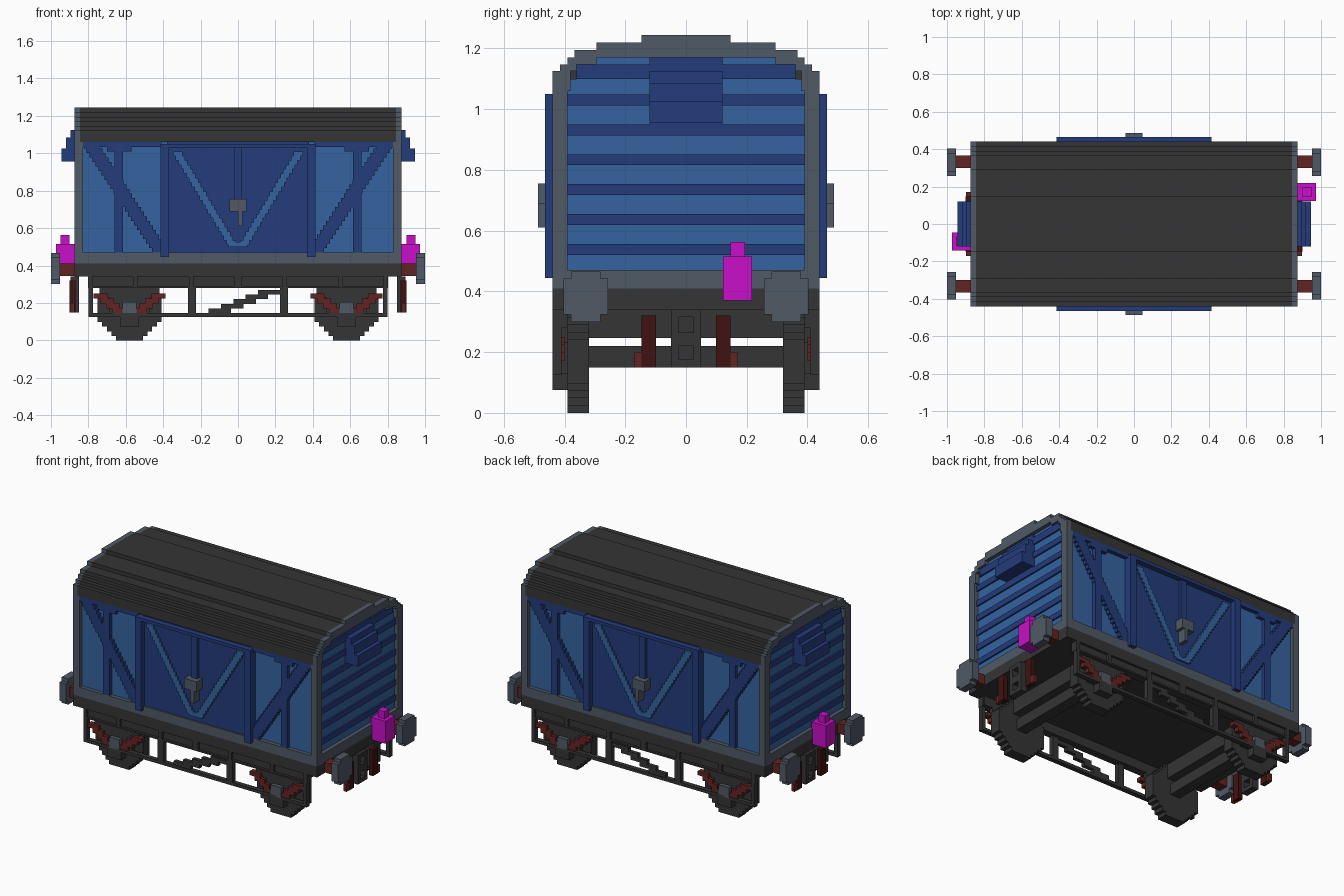
import bpy
import bmesh
import math

cube = bpy.data.objects.get("Cube")
if cube:
    bpy.data.objects.remove(cube, do_unlink=True)


def material(name, red, green, blue):
    mat = bpy.data.materials.new(name)
    mat.use_nodes = True
    colour = (red, green, blue, 1)
    mat.diffuse_color = colour
    shader = next(n for n in mat.node_tree.nodes if n.type == 'BSDF_PRINCIPLED')
    shader.inputs["Base Color"].default_value = colour
    shader.inputs["Roughness"].default_value = 0.9
    return mat


charcoal = material("charcoal", 0.035, 0.035, 0.035)
slate = material("slate grey", 0.08, 0.1, 0.13)
light_blue = material("light blue", 0.035, 0.125, 0.35)
dark_blue = material("dark blue", 0.017, 0.045, 0.2)
rust = material("rust red", 0.12, 0.018, 0.016)
maroon = material("dark maroon", 0.05, 0.006, 0.006)
magenta = material("magenta", 0.58, 0.005, 0.58)

# Main dimensions
LENGTH = 0.875     # half length of the body
SIDE = 0.44        # half width of the body
DECK = 0.41        # underside of the body
EAVE = 1.06        # bottom edge of the roof
STEP = 0.0243      # size of one stair step
AXLE_X, AXLE_Z = 0.58, 0.17


def part(name, mat, boxes, mirror=""):
    """Join boxes (x0, x1, y0, y1, z0, z1), mirrored over the given axes."""
    boxes = list(boxes)
    if "x" in mirror:
        boxes += [(-b, -a, *rest) for a, b, *rest in boxes]
    if "y" in mirror:
        boxes += [(a, b, -d, -c, e, f) for a, b, c, d, e, f in boxes]
    bm = bmesh.new()
    for a, b, c, d, e, f in boxes:
        made = bmesh.ops.create_cube(bm, size=1)
        for v in made["verts"]:
            v.co.x = b if v.co.x > 0 else a
            v.co.y = d if v.co.y > 0 else c
            v.co.z = f if v.co.z > 0 else e
    bmesh.ops.recalc_face_normals(bm, faces=bm.faces)
    mesh = bpy.data.meshes.new(name)
    bm.to_mesh(mesh)
    bm.free()
    mesh.materials.append(mat)
    obj = bpy.data.objects.new(name, mesh)
    bpy.context.collection.objects.link(obj)
    return obj


def stairs(start, end, width, y0, y1):
    """Stepped diagonal bar in the side plane from start (x, z) to end."""
    (xa, za), (xb, zb) = start, end
    count = max(1, round(abs(zb - za) / STEP))
    rise = (zb - za) / count
    for i in range(count):
        x = xa + (xb - xa) * (i + 0.5) / count
        low, high = sorted((za + rise * i, za + rise * (i + 1)))
        yield (x - width / 2, x + width / 2, y0, y1, low, high)


def disc_rows(radius):
    """Rows (half width, low, high) that make up a stepped disc."""
    count = round(2 * radius / STEP)
    size = 2 * radius / count
    for i in range(count):
        low = -radius + i * size
        middle = low + size / 2
        half = math.sqrt(radius ** 2 - middle ** 2)
        yield max(STEP, round(half / STEP) * STEP), low, low + size


# Body core, with light panels on sides and ends
part("body_panels", light_blue, [(-0.85, 0.85, -0.415, 0.415, DECK, 1.1),
                                 (-0.85, 0.85, -0.34, 0.34, 1.1, 1.18)])

# Stepped roof: half widths from the eaves to the crown
roof_rows = [(SIDE, EAVE, 1.125), (0.415, 1.125, 1.147), (0.39, 1.147, 1.17),
             (0.367, 1.17, 1.195), (0.295, 1.195, 1.22), (0.147, 1.22, 1.245)]
part("roof", charcoal, [(-0.845, 0.845, -w, w, a, b) for w, a, b in roof_rows])

# End frames: arch, posts and bottom rail
arch_inner = [0.38, 0.36, 0.295, 0, 0, 0]
frame = [(0.845, LENGTH, i, w, a, b)
         for (w, a, b), i in zip(roof_rows, arch_inner)]
frame.append((0.83, LENGTH, 0.39, SIDE, DECK, EAVE))
frame.append((0.83, LENGTH, 0, 0.39, DECK, 0.47))
part("end_frame", slate, frame, "xy")
part("side_bottom_rail", slate, [(-0.83, 0.83, 0.4, SIDE, DECK, 0.47)], "y")

# End planking: dark strips between the light boards
part("end_strips", dark_blue,
     [(0.84, 0.86, -0.39, 0.39, z, z + 0.036)
      for z in [0.52 + 0.0985 * i for i in range(6)]], "x")
part("end_top_strip", dark_blue, [(0.84, 0.86, -0.36, 0.36, 1.1, 1.147),
                                  (0.84, 0.86, -0.12, 0.12, 0.95, 1.17)], "x")

# Stepped vent hoods on the ends
part("vent_hood", dark_blue, [(0.84, 0.945, -0.12, 0.12, 0.955, 1.025),
                              (0.84, 0.92, -0.12, 0.12, 1.025, 1.085),
                              (0.84, 0.895, -0.12, 0.12, 1.085, 1.125)], "x")

# Side posts, header and diagonal braces
bracing = [(0.615, 0.66, 0.4, SIDE, 0.47, EAVE), (0.41, 0.83, 0.4, SIDE, 1.035, EAVE)]
bracing += stairs((0.79, 1.05), (0.41, 0.47), 0.085, 0.4, SIDE)
bracing += [(0.57, 0.7, 0.4, SIDE, 1.01, EAVE)]
part("side_bracing", dark_blue, bracing, "xy")

# Double doors with posts and header
part("door", dark_blue, [(-0.38, 0.38, 0.4, 0.43, 0.47, EAVE)], "y")
part("door_frame", dark_blue, [(0.37, 0.415, 0.4, 0.465, 0.445, 1.05),
                               (0, 0.38, 0.4, 0.465, 1.03, 1.05),
                               (0, 0.022, 0.4, 0.45, 0.75, 1.04)], "xy")
part("door_v_strips", light_blue,
     stairs((0.33, 1.01), (0.03, 0.51), 0.05, 0.42, SIDE), "xy")
part("door_v_foot", light_blue, [(-0.05, 0.05, 0.42, SIDE, 0.5, 0.525)], "y")
part("door_handle", slate, [(-0.045, 0.045, 0.42, 0.487, 0.69, 0.755),
                            (0, 0.025, 0.42, 0.487, 0.61, 0.69)], "y")

# Underframe: deck, solebars, ribs and cross beams
part("deck", charcoal, [(-LENGTH, LENGTH, -SIDE, SIDE, 0.34, DECK)])
ribs = [(x - 0.012, x + 0.012, 0.4, SIDE, 0.28, 0.34)
        for x in (0.01, 0.25, 0.55, 0.79)]
part("solebar", charcoal, [(0, 0.8, 0.39, 0.425, 0.28, 0.35),
                           (0, 0.8, 0.39, SIDE, 0.28, 0.29)] + ribs, "xy")
part("cross_beam", charcoal,
     [(AXLE_X - 0.06, AXLE_X + 0.06, -0.33, 0.33, 0.247, 0.35)], "x")

# Lower tie rail with hangers, and the stepped brake lever
part("tie_rail", charcoal, [(0, 0.8, 0.41, SIDE, 0.125, 0.145),
                            (0.775, 0.8, 0.41, SIDE, 0.13, 0.29),
                            (0.225, 0.268, 0.41, SIDE, 0.13, 0.29)], "xy")
part("brake_lever", charcoal,
     stairs((-0.13, 0.145), (0.2, 0.27), 0.12, 0.41, 0.435), "y")

# Wheels and axles
part("wheels", charcoal, [(AXLE_X - w, AXLE_X + w, 0.32, 0.39, AXLE_Z + a, AXLE_Z + b)
                          for w, a, b in disc_rows(AXLE_Z)], "xy")
part("axles", charcoal,
     [(AXLE_X - 0.035, AXLE_X + 0.035, -0.33, 0.33, 0.15, 0.22)], "x")

# Axle guards, leaf springs and axle boxes
part("axle_guard", charcoal,
     [(AXLE_X - 0.16, AXLE_X + 0.16, 0.39, 0.415, 0.23, 0.29),
      (AXLE_X - 0.11, AXLE_X + 0.11, 0.39, 0.415, 0.13, 0.24),
      (AXLE_X - 0.05, AXLE_X + 0.05, 0.39, SIDE, 0.075, 0.13)], "xy")
springs = []
for way in (-1, 1):
    springs += stairs((AXLE_X + way * 0.17, 0.25), (AXLE_X + way * 0.04, 0.145),
                      0.075, 0.4, 0.435)
part("leaf_springs", rust, springs, "xy")
part("axle_box", slate,
     [(AXLE_X - 0.037, AXLE_X + 0.037, 0.4, SIDE, 0.135, 0.205)], "xy")

# Buffers with stepped round heads
part("buffer_shank", rust, [(0.86, 0.96, 0.3, 0.365, 0.345, DECK)], "xy")
part("buffer_head", slate, [(0.953, 1, 0.33 - w, 0.33 + w, 0.383 + a, 0.383 + b)
                            for w, a, b in disc_rows(0.083)], "xy")

# Coupling frame and safety hooks
part("coupling", charcoal, [(0.85, 0.895, 0.025, 0.05, 0.15, 0.34),
                            (0.85, 0.895, 0, 0.05, 0.15, 0.175),
                            (0.85, 0.895, 0, 0.05, 0.22, 0.265),
                            (0.85, 0.895, 0, 0.05, 0.315, 0.34)], "xy")
part("safety_hooks", maroon, [(0.87, 0.9, 0.098, 0.147, 0.15, 0.32)], "xy")
part("safety_hook_feet", rust, [(0.875, 0.898, 0.12, 0.17, 0.15, 0.2)], "xy")

# Tail lamps, offset differently at each end
for name, way, y in (("left_lamp", 1, 0.17), ("right_lamp", -1, -0.093)):
    low, high = sorted((way * 0.87, way * 0.972))
    middle = way * 0.925
    part(name, magenta, [(low, high, y - 0.048, y + 0.048, 0.37, 0.515),
                         (middle - 0.024, middle + 0.024,
                          y - 0.024, y + 0.024, 0.515, 0.563)])
